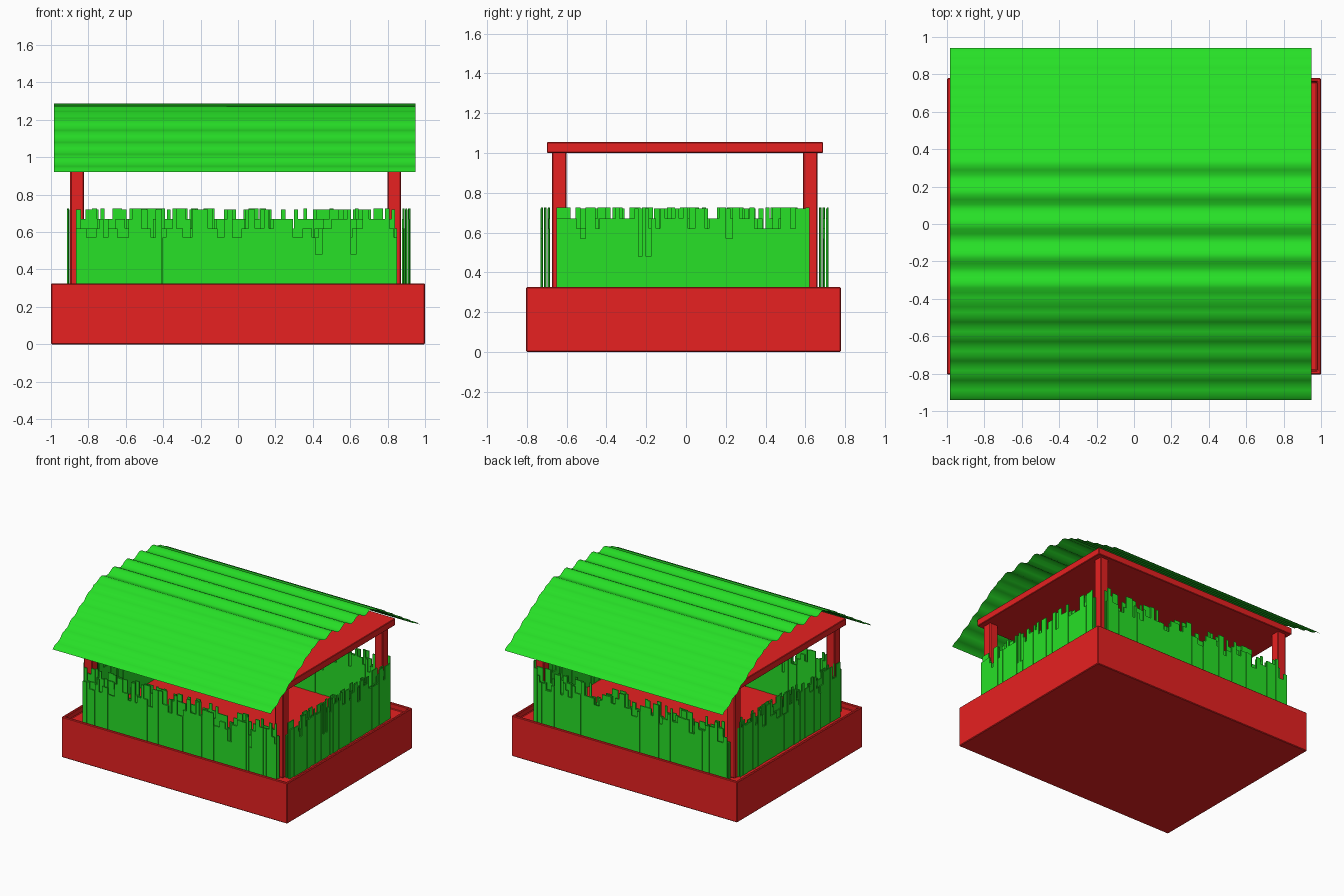
import bpy, bmesh, math, random
from mathutils import Matrix, Vector

if "Cube" in bpy.data.objects:
    bpy.data.objects.remove(bpy.data.objects["Cube"])

random.seed(7)

def material(name, rgb):
    m = bpy.data.materials.new(name)
    m.diffuse_color = (*rgb, 1)
    m.use_nodes = True
    m.node_tree.nodes["Principled BSDF"].inputs["Base Color"].default_value = m.diffuse_color
    return m

RED = material("red", (0.8, 0.015, 0.015))
GREEN = material("green", (0.02, 0.75, 0.02))

def finish(bm, name, mat):
    me = bpy.data.meshes.new(name)
    bm.normal_update()
    bm.to_mesh(me)
    bm.free()
    me.materials.append(mat)
    ob = bpy.data.objects.new(name, me)
    bpy.context.collection.objects.link(ob)
    return ob

def add_box(bm, lo, hi):
    lo, hi = Vector(lo), Vector(hi)
    mat = Matrix.Translation((lo + hi) / 2) @ Matrix.Diagonal((*(hi - lo), 1))
    return bmesh.ops.create_cube(bm, size=1, matrix=mat)["verts"]

def box(name, lo, hi, mat, bevel=0):
    bm = bmesh.new()
    add_box(bm, lo, hi)
    ob = finish(bm, name, mat)
    if bevel:
        b = ob.modifiers.new("bevel", "BEVEL")
        b.width, b.segments = bevel, 1
    return ob

FLOOR, RIM = 0.28, 0.325

# Base tray with a raised rim
bm = bmesh.new()
add_box(bm, (-1, -0.805, 0), (1, 0.78, RIM))
bm.normal_update()
top = max(bm.faces, key=lambda f: f.calc_center_median().z)
bmesh.ops.inset_region(bm, faces=[top], thickness=0.03)
inner = bmesh.ops.extrude_face_region(bm, geom=[top])
bmesh.ops.translate(bm, vec=(0, 0, FLOOR - RIM),
                    verts=[v for v in inner["geom"] if isinstance(v, bmesh.types.BMVert)])
if top.is_valid:
    bmesh.ops.delete(bm, geom=[top], context="FACES_ONLY")
base = finish(bm, "base_tray", RED)
b = base.modifiers.new("bevel", "BEVEL")
b.width, b.segments = 0.005, 1

# Corner posts and ceiling slab
for sx, x in (("left", -0.86), ("right", 0.835)):
    for sy, y in (("front", -0.637), ("back", 0.625)):
        box(f"{sy}_{sx}_post", (x - 0.037, y - 0.037, FLOOR), (x + 0.037, y + 0.037, 1.01), RED, 0.006)
box("ceiling_slab", (-0.93, -0.70, 1.0), (0.914, 0.69, 1.055), RED, 0.004)

# Rippled thin roof sheet: two slopes and a wavy flat crown
profile = []
for i in range(21):
    t = i / 20
    ripple = 0.007 * math.sin(t * math.pi * 10)
    profile.append((-0.94 + 0.52 * t - 0.5 * ripple, 0.92 + 0.32 * t + 0.85 * ripple))
crown = []
for i in range(1, 32):
    t = i / 32
    arch = 0.03 * min(1, 6 * min(t, 1 - t))
    crown.append((-0.42 + 0.84 * t, 1.24 + arch - 0.018 * math.cos(t * math.pi * 10) * min(1, 8 * min(t, 1 - t))))
profile = profile + crown + [(-y, z) for y, z in reversed(profile)]
bm = bmesh.new()
rows = [[bm.verts.new((x, y, z)) for y, z in profile] for x in (-0.985, 0.95)]
for i in range(len(profile) - 1):
    f = bm.faces.new((rows[0][i], rows[1][i], rows[1][i + 1], rows[0][i + 1]))
    f.smooth = True
finish(bm, "roof_sheet", GREEN)

# Grass hedges: three thin layers of uneven upright blades per side
def hedge(name, start, end, depth0, depth1, along_x):
    bm = bmesh.new()
    for layer in range(3):
        d = depth0 + (depth1 - depth0) * layer / 2
        p = start
        while p < end - 0.01:
            w = min(random.choice((0.02, 0.025, 0.035, 0.05)), end - p)
            h = random.choice((0.57, 0.62, 0.62, 0.67, 0.67, 0.72, 0.725))
            if random.random() < 0.03:
                h = 0.48
            dd = d + random.uniform(-0.003, 0.003)
            lo, hi = (p, dd - 0.004), (p + w, dd + 0.004)
            if not along_x:
                lo, hi = lo[::-1], hi[::-1]
            add_box(bm, (*lo, FLOOR), (*hi, h))
            p += w
    return finish(bm, name, GREEN)

hedge("front_grass", -0.865, 0.85, -0.725, -0.69, True)
hedge("back_grass", -0.865, 0.85, 0.71, 0.675, True)
hedge("left_grass", -0.65, 0.63, -0.908, -0.875, False)
hedge("right_grass", -0.65, 0.63, 0.915, 0.885, False)
